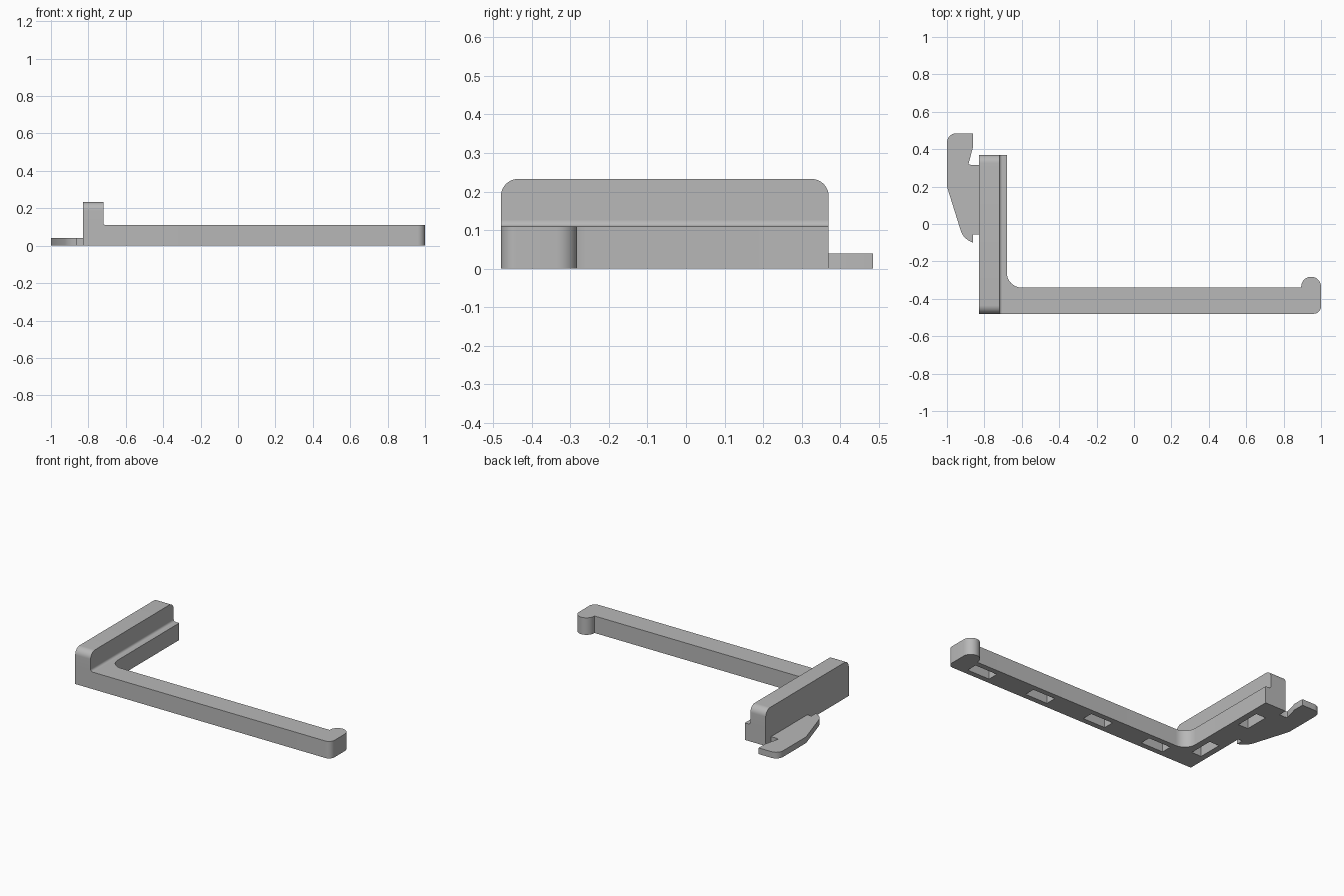
import bpy, bmesh
from math import sin, cos, radians
from mathutils import Matrix, Vector

if "Cube" in bpy.data.objects:
    bpy.data.objects.remove(bpy.data.objects["Cube"])

grey = bpy.data.materials.new("plain grey")
grey.use_nodes = True
grey.diffuse_color = (0.48, 0.48, 0.48, 1)
grey.node_tree.nodes["Principled BSDF"].inputs["Base Color"].default_value = grey.diffuse_color


def arc(cx, cy, r, start, end, steps=12):
    angles = [radians(start + (end - start) * i / steps) for i in range(steps + 1)]
    return [(cx + r * cos(a), cy + r * sin(a)) for a in angles]


def finish(name, bm):
    bmesh.ops.recalc_face_normals(bm, faces=bm.faces)
    mesh = bpy.data.meshes.new(name)
    bm.to_mesh(mesh)
    bm.free()
    mesh.materials.append(grey)
    obj = bpy.data.objects.new(name, mesh)
    bpy.context.collection.objects.link(obj)
    return obj


def extrude(name, outline, place, depth):
    """Sweep a flat outline, placed in space by a function, along a vector."""
    bm = bmesh.new()
    face = bm.faces.new([bm.verts.new(place(u, v)) for u, v in outline])
    swept = bmesh.ops.extrude_face_region(bm, geom=[face], use_keep_orig=True)
    moved = [g for g in swept["geom"] if isinstance(g, bmesh.types.BMVert)]
    bmesh.ops.translate(bm, verts=moved, vec=Vector(depth))
    return finish(name, bm)


def smooth(obj):
    bpy.ops.object.select_all(action="DESELECT")
    obj.select_set(True)
    bpy.context.view_layer.objects.active = obj
    bpy.ops.object.shade_smooth_by_angle(angle=radians(30))


left, front, back, top = -0.83, -0.48, 0.37, 0.11


def on_floor(u, v):
    return (u, v, 0)


# L-shaped body with rounded inner corner and a round hook at the tip
body_outline = [(left, front)]
body_outline += arc(0.96, front + 0.04, 0.04, -90, 0)
body_outline += arc(0.947, -0.335, 0.053, 0, 180, 20)
body_outline += [(0.894, -0.34)]
body_outline += arc(-0.60, -0.26, 0.08, 270, 180)
body_outline += [(-0.68, back), (left, back)]
body = extrude("l_shaped_arm", body_outline, on_floor, (0, 0, top))

# Rectangular pockets in the underside
bm = bmesh.new()
pockets = [(-0.508 + 0.435 * i, -0.41, 0.16, 0.07) for i in range(4)]
pockets += [(-0.757, y, 0.07, 0.16) for y in (-0.262, 0.156)]
for x, y, sx, sy in pockets:
    bmesh.ops.create_cube(bm, size=1, matrix=Matrix.Translation((x, y, 0)) @ Matrix.Diagonal((sx, sy, 0.16, 1)))
cutter = finish("pocket_cutter", bm)
cutter.hide_render = True
cut = body.modifiers.new("pockets", "BOOLEAN")
cut.operation = "DIFFERENCE"
cut.solver = "EXACT"
cut.object = cutter
bpy.context.view_layer.objects.active = body
bpy.ops.object.modifier_apply(modifier=cut.name)
bpy.data.objects.remove(cutter)

# Raised ridge with rounded top ends
r, ridge_top = 0.045, 0.233
ridge_outline = [(front, top), (back, top)]
ridge_outline += arc(back - r, ridge_top - r, r, 0, 90)
ridge_outline += arc(front + r, ridge_top - r, r, 90, 180)
ridge = extrude("raised_ridge", ridge_outline, lambda u, v: (left, u, v), (0.11, 0, 0))

# Small fillet along the ridge foot
fillet_outline = [(-0.72, top)] + arc(-0.705, top + 0.015, 0.015, 270, 180, 6)
fillet = extrude("ridge_fillet", fillet_outline, lambda u, v: (u, front, v), (0, back - front, 0))

# Thin side tab with a hooked end
tab_outline = [(left, -0.055), (-0.86, -0.055), (-0.86, -0.10)]
tab_outline += [(-0.89, -0.085), (-0.91, -0.068), (-0.925, -0.04), (-1, 0.2)]
tab_outline += arc(-0.95, 0.435, 0.05, 180, 90)
tab_outline += [(-0.86, 0.485), (-0.86, 0.415), (-0.885, 0.32), (-0.87, 0.315), (left, 0.315)]
tab = extrude("side_tab", tab_outline, on_floor, (0, 0, 0.04))

for part in (body, ridge, fillet, tab):
    smooth(part)
